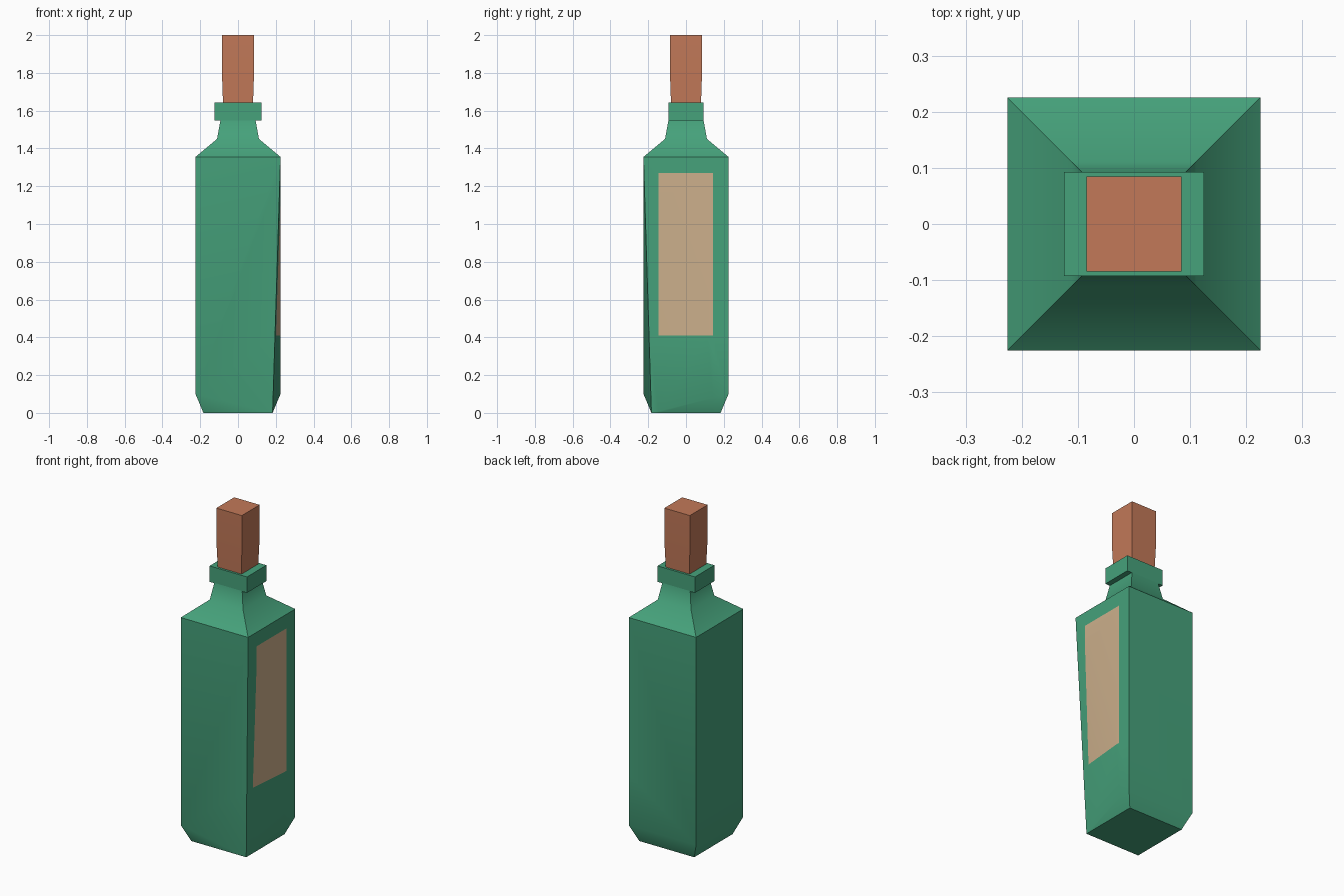
import bpy, bmesh, math

cube = bpy.data.objects.get("Cube")
if cube:
    bpy.data.objects.remove(cube, do_unlink=True)


def material(name, rgb):
    mat = bpy.data.materials.new(name)
    mat.use_nodes = True
    mat.diffuse_color = (*rgb, 1)
    bsdf = next(n for n in mat.node_tree.nodes if n.type == 'BSDF_PRINCIPLED')
    bsdf.inputs["Base Color"].default_value = (*rgb, 1)
    return mat


GLASS = material("green_glass", (0.061, 0.36, 0.198))
LABEL = material("tan_label", (0.61, 0.435, 0.262))
CORK = material("cork_brown", (0.54, 0.19, 0.098))
CORNERS = [(-1, -1), (1, -1), (1, 1), (-1, 1)]


def ring(bm, hx, hy, z):
    return [bm.verts.new((sx * hx, sy * hy, z)) for sx, sy in CORNERS]


def bridge(bm, low, high):
    for i in range(4):
        j = (i + 1) % 4
        bm.faces.new((low[i], low[j], high[j], high[i]))


def finish(bm, name, mats):
    bmesh.ops.recalc_face_normals(bm, faces=bm.faces[:])
    mesh = bpy.data.meshes.new(name)
    bm.to_mesh(mesh)
    bm.free()
    for mat in mats:
        mesh.materials.append(mat)
    obj = bpy.data.objects.new(name, mesh)
    bpy.context.collection.objects.link(obj)
    bpy.ops.object.select_all(action='DESELECT')
    obj.select_set(True)
    bpy.context.view_layer.objects.active = obj
    bpy.ops.object.shade_smooth_by_angle(angle=math.radians(42))
    return obj


def block(name, sections, mat):
    """Closed rectangular loft through (half x, half y, z) sections."""
    bm = bmesh.new()
    rings = [ring(bm, *s) for s in sections]
    for low, high in zip(rings, rings[1:]):
        bridge(bm, low, high)
    bm.faces.new(rings[0][::-1])
    bm.faces.new(rings[-1])
    return finish(bm, name, [mat])


# Bottle body: square base, shoulder and neck
bm = bmesh.new()
base, foot, shoulder, throat, lip = [
    ring(bm, r, r, z) for r, z in
    [(0.183, 0), (0.225, 0.1), (0.225, 1.355), (0.111, 1.45), (0.091, 1.56)]]
bridge(bm, shoulder, throat)
bridge(bm, throat, lip)
bm.faces.new(base[::-1])
bm.faces.new(lip)
# Two plain sides with chamfered foot
for i, j in ((2, 3), (3, 0)):
    bm.faces.new((base[i], base[j], foot[j], foot[i]))
    bm.faces.new((foot[i], foot[j], shoulder[j], shoulder[i]))
# Two sides slanting to the one corner that has no chamfer
for k in (0, 2):
    bm.faces.new((foot[k], base[k], base[1]))
    bm.faces.new((foot[k], base[1], shoulder[1]))
    bm.faces.new((foot[k], shoulder[1], shoulder[k]))
bm.verts.remove(foot[1])
bmesh.ops.recalc_face_normals(bm, faces=bm.faces[:])

# Label cut into the +x side
Y0, Y1, Z0, Z1 = -0.145, 0.143, 0.41, 1.27


def in_label(face):
    c = face.calc_center_median()
    return face.normal.x > 0.8 and Y0 < c.y < Y1 and Z0 < c.z < Z1


for co, no in (((0, 0, Z0), (0, 0, 1)), ((0, 0, Z1), (0, 0, 1)),
               ((0, Y0, 0), (0, 1, 0)), ((0, Y1, 0), (0, 1, 0))):
    faces = [f for f in bm.faces if f.normal.x > 0.8]
    edges = {e for f in faces for e in f.edges}
    verts = {v for f in faces for v in f.verts}
    bmesh.ops.bisect_plane(bm, geom=[*verts, *edges, *faces],
                           plane_co=co, plane_no=no)
    bm.normal_update()
for f in bm.faces:
    f.material_index = 1 if in_label(f) else 0
finish(bm, "bottle_body", [GLASS, LABEL])

# Collar around the mouth, wider from side to side
block("collar", [(0.125, 0.093, 1.547), (0.125, 0.093, 1.643)], GLASS)

# Cork stopper, slightly tapered
block("cork", [(0.078, 0.078, 1.6), (0.085, 0.085, 1.8), (0.085, 0.085, 2.0)], CORK)
